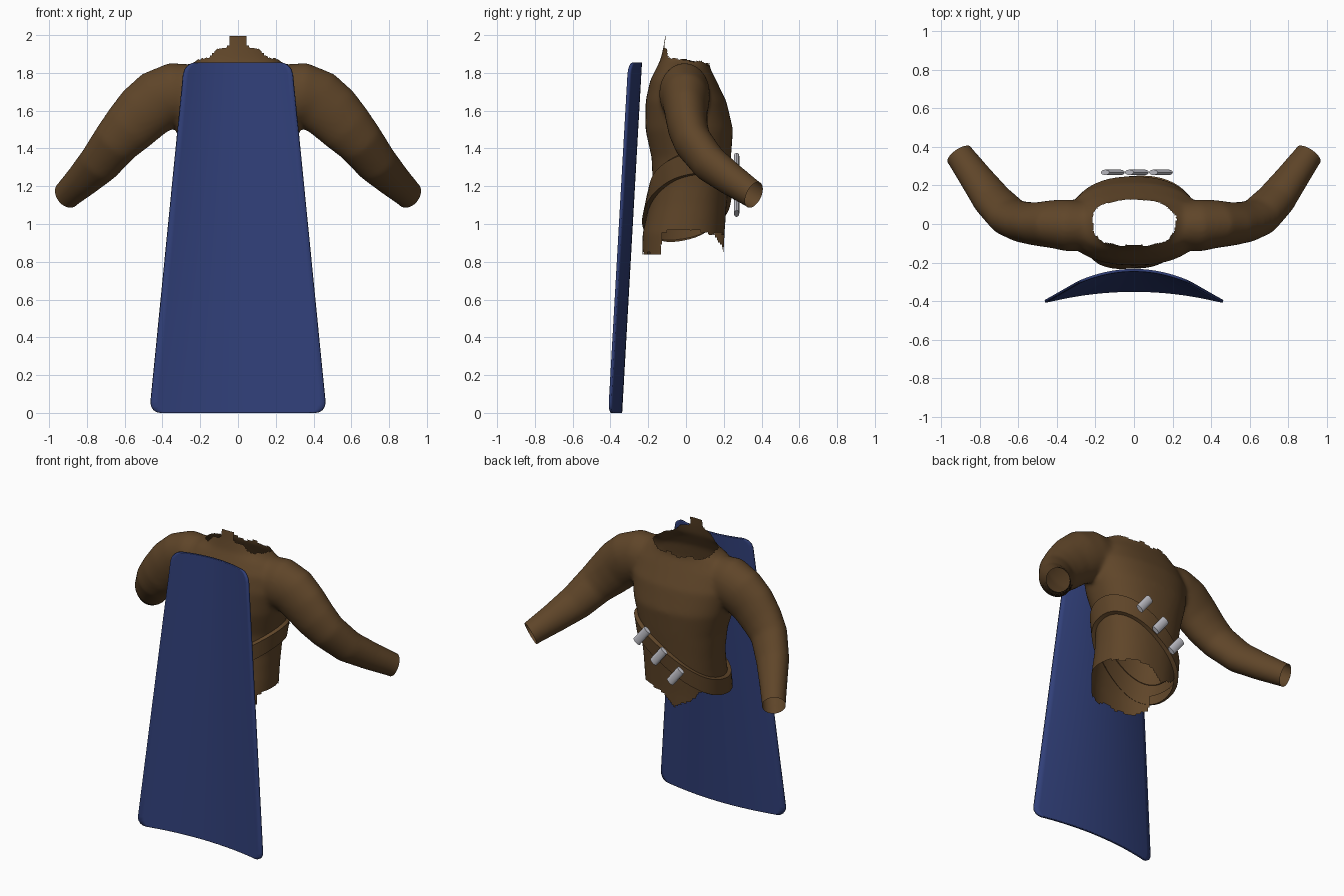
import bpy, bmesh, math
from mathutils import Vector

if "Cube" in bpy.data.objects:
    bpy.data.objects.remove(bpy.data.objects["Cube"])


def material(name, rgb):
    m = bpy.data.materials.new(name)
    m.diffuse_color = (*rgb, 1)
    m.use_nodes = True
    m.node_tree.nodes["Principled BSDF"].inputs["Base Color"].default_value = m.diffuse_color
    return m


BROWN = material("brown cloth", (0.115, 0.06, 0.022))
BLUE = material("blue cape", (0.03, 0.05, 0.19))
SILVER = material("silver metal", (0.55, 0.55, 0.60))


def make(name, bm, mat, angle=40):
    bmesh.ops.recalc_face_normals(bm, faces=bm.faces)
    me = bpy.data.meshes.new(name)
    bm.to_mesh(me)
    bm.free()
    me.materials.append(mat)
    ob = bpy.data.objects.new(name, me)
    bpy.context.collection.objects.link(ob)
    smooth(ob, angle)
    return ob


def smooth(ob, angle):
    bpy.ops.object.select_all(action='DESELECT')
    ob.select_set(True)
    bpy.context.view_layer.objects.active = ob
    bpy.ops.object.shade_smooth_by_angle(angle=math.radians(angle))


def loft(bm, rings, cap=True):
    """Bridge closed rings of points, optionally capping both ends."""
    vs = [[bm.verts.new(p) for p in r] for r in rings]
    n = len(vs[0])
    for a, b in zip(vs, vs[1:]):
        for i in range(n):
            bm.faces.new((a[i], a[(i + 1) % n], b[(i + 1) % n], b[i]))
    if cap:
        bm.faces.new(vs[0][::-1])
        bm.faces.new(vs[-1])


# Torso sections: height, half width, centre y, half depth
TORSO = [(0.78, .25, -.018, .215), (0.95, .262, -.013, .217), (1.1, .262, .01, .205),
         (1.2, .267, .024, .2), (1.35, .287, .028, .21), (1.5, .33, .017, .232),
         (1.65, .36, 0, .214), (1.76, .34, -.015, .175), (1.83, .28, -.015, .14),
         (1.87, .21, -.005, .13), (1.94, .17, -.002, .117), (2.04, .15, 0, .103)]


def section(z):
    for a, b in zip(TORSO, TORSO[1:]):
        if z <= b[0]:
            t = (z - a[0]) / (b[0] - a[0])
            return [p + (q - p) * t for p, q in zip(a, b)]
    return TORSO[-1]


def torso_point(ang, z, grow=0):
    _, hx, cy, hy = section(z)
    c, s = math.cos(ang), math.sin(ang)
    e = 0.88
    return Vector(((hx + grow) * math.copysign(abs(c) ** e, c),
                   cy + (hy + grow) * math.copysign(abs(s) ** e, s), z))


ANG = [math.tau * i / 48 for i in range(48)]

# Arm sections: centre, radius in the frontal plane, radius front to back
ARM = [((.18, -.01, 1.69), .15, .12), ((.34, -.008, 1.69), .165, .135),
       ((.42, 0, 1.655), .165, .125), ((.50, 0, 1.59), .158, .113),
       ((.575, .01, 1.51), .145, .106), ((.645, .035, 1.435), .128, .1),
       ((.735, .125, 1.32), .112, .094), ((.82, .24, 1.235), .093, .083),
       ((.90, .35, 1.16), .077, .073), ((.945, .412, 1.118), .075, .072)]


def arm_rings(side):
    pts = [Vector(a[0]) for a in ARM]
    for i, (c, r1, r2) in enumerate(ARM):
        d = (pts[min(i + 1, len(pts) - 1)] - pts[max(i - 1, 0)]).normalized()
        u = d.cross(Vector((0, 1, 0))).normalized()
        v = d.cross(u)
        ring = [pts[i] + u * r1 * math.cos(t) + v * r2 * math.sin(t) for t in ANG]
        yield [Vector((side * p.x, p.y, p.z)) for p in ring]


# Shirt: torso and arms fused into one skin
bm = bmesh.new()
loft(bm, [[torso_point(t, s[0]) for t in ANG] for s in TORSO])
for side in (1, -1):
    loft(bm, list(arm_rings(side)))
shirt = make("shirt", bm, BROWN)
rm = shirt.modifiers.new("fuse", 'REMESH')
rm.mode, rm.voxel_size = 'VOXEL', 0.013
sm = shirt.modifiers.new("soften", 'SMOOTH')
sm.factor, sm.iterations = 0.5, 14
for m in ("fuse", "soften"):
    bpy.ops.object.modifier_apply(modifier=m)


def hem(x, y):
    """Ragged lower edge: long front and back tabs, short sides."""
    rag = .012 * math.sin(23 * x + 1) + .008 * math.sin(51 * x)
    if y < -.13:
        return .85 + rag
    if y > .12:
        return .96 - .10 * max(0, 1 - abs(x + .05) / .16) + rag
    return .96 + rag * .6


def collar(x, y):
    """Torn neckline: tall narrow tab at the back, low at the front."""
    ax = abs(x)
    if y < -.06:
        if ax < .048:
            return 2.0
        return max(1.865, 1.95 - .55 * (ax - .048)) + .008 * math.sin(70 * ax)
    return 1.872 - .25 * max(0, y) + .008 * math.sin(45 * x)


# Open the wrists, the ragged hem and the torn neck
bm = bmesh.new()
bm.from_mesh(shirt.data)
for side in (1, -1):
    bmesh.ops.bisect_plane(bm, geom=bm.verts[:] + bm.edges[:] + bm.faces[:],
                           plane_co=(side * .907, .36, 1.155),
                           plane_no=(side * .53, .75, -.40), clear_outer=True)
dead = []
for f in bm.faces:
    x, y, z = f.calc_center_median()
    if abs(x) < .34 and (z < hem(x, y) or (abs(x) < .22 and z > collar(x, y))):
        dead.append(f)
bmesh.ops.delete(bm, geom=dead, context='FACES')
bm.to_mesh(shirt.data)
bm.free()
smooth(shirt, 50)

# Belt slung diagonally around the waist
SLOPE = 0.72


def belt_point(t, dz, grow):
    p = torso_point(t, 1.15)
    return torso_point(t, 1.145 + SLOPE * p.x * .9 + .2 * p.y + dz, grow)


bm = bmesh.new()
prof = [(-.065, -.005), (-.055, .022), (.055, .022), (.065, -.005)]
loft(bm, [[belt_point(t, dz, g) for t in ANG] for dz, g in prof], cap=False)
make("belt", bm, BROWN)

# Three flattened metal tubes on the belt
along = Vector((-.62, 0, .78))
across = Vector((.78, 0, .62))
out = Vector((0, 1, 0))
for i, (x, z) in enumerate([(.14, 1.31), (.015, 1.205), (-.11, 1.105)]):
    bm = bmesh.new()
    c = Vector((x, .268, z))
    loft(bm, [[c + along * h + across * .028 * math.cos(t) + out * .014 * math.sin(t)
               for t in ANG[::3]] for h in (-.064, .064)])
    make(f"belt_tube_{i + 1}", bm, SILVER)

# Cape: tapering curved sheet with rounded corners
bm = bmesh.new()
H, R, N = 1.855, .06, 24
heights = [0, .004, .015, .035, .06] + [.06 + (H - .12) * k / 12 for k in range(1, 12)]
heights += [H - d for d in (.06, .035, .015, .004, 0)]
rows = []
for z in heights:
    k = z / H
    d = min(z, H - z, R)
    hw = .468 - .185 * k - (R - math.sqrt(R * R - (R - d) ** 2))
    full = .468 - .185 * k
    row = []
    for j in range(N + 1):
        x = hw * (2 * j / N - 1)
        y = -.345 + .105 * k - .06 * (x / full) ** 2
        row.append(bm.verts.new((x, y, z)))
    rows.append(row)
for a, b in zip(rows, rows[1:]):
    for j in range(N):
        bm.faces.new((a[j], a[j + 1], b[j + 1], b[j]))
cape = make("cape", bm, BLUE)
so = cape.modifiers.new("thickness", 'SOLIDIFY')
so.thickness, so.offset = .014, 0
